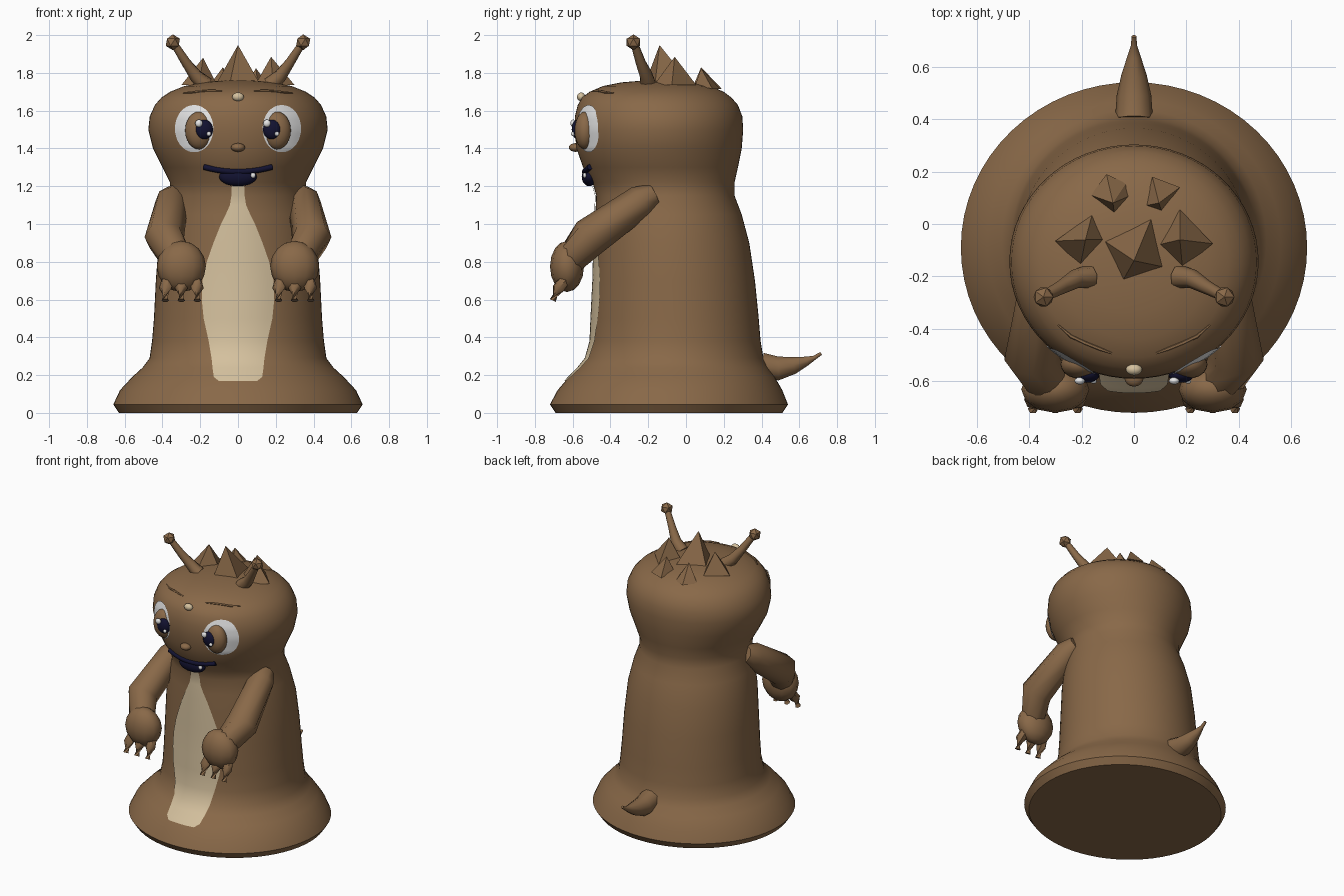
import bpy, bmesh, math
from mathutils import Vector, Matrix

if "Cube" in bpy.data.objects:
    bpy.data.objects.remove(bpy.data.objects["Cube"])


def material(name, rgb):
    m = bpy.data.materials.new(name)
    m.diffuse_color = (*rgb, 1)
    m.use_nodes = True
    m.node_tree.nodes["Principled BSDF"].inputs["Base Color"].default_value = m.diffuse_color
    return m


BROWN = material("brown skin", (0.25, 0.14, 0.065))
CREAM = material("cream belly", (0.66, 0.53, 0.34))
WHITE = material("eye white", (0.85, 0.85, 0.85))
NAVY = material("dark navy", (0.006, 0.006, 0.03))


def finish(name, bm, mat, angle=40):
    bmesh.ops.recalc_face_normals(bm, faces=bm.faces)
    mesh = bpy.data.meshes.new(name)
    bm.to_mesh(mesh)
    bm.free()
    mesh.materials.append(mat)
    if angle:
        mesh.polygons.foreach_set("use_smooth", [True] * len(mesh.polygons))
        mesh.set_sharp_from_angle(angle=math.radians(angle))
    ob = bpy.data.objects.new(name, mesh)
    bpy.context.collection.objects.link(ob)
    return ob


def loft(bm, rings):
    """Join rings of equal vertex count and cap both ends."""
    rows = [[bm.verts.new(p) for p in ring] for ring in rings]
    n = len(rows[0])
    for a, b in zip(rows, rows[1:]):
        for i in range(n):
            j = (i + 1) % n
            bm.faces.new((a[i], a[j], b[j], b[i]))
    bm.faces.new(rows[0])
    bm.faces.new(rows[-1])


def tube(name, points, radii, mat, sides=8):
    pts = [Vector(p) for p in points]
    rings = []
    for i, (p, r) in enumerate(zip(pts, radii)):
        t = (pts[min(i + 1, len(pts) - 1)] - pts[max(i - 1, 0)]).normalized()
        ref = Vector((0, 0, 1)) if abs(t.z) < 0.9 else Vector((0, 1, 0))
        u = t.cross(ref).normalized()
        v = t.cross(u)
        rings.append([p + r * (math.cos(a) * u + math.sin(a) * v)
                      for a in (2 * math.pi * k / sides for k in range(sides))])
    bm = bmesh.new()
    loft(bm, rings)
    return finish(name, bm, mat, 50)


def ball(name, centre, size, mat, seg=20, rings=12):
    bm = bmesh.new()
    m = Matrix.Translation(centre) @ Matrix.Diagonal((*size, 1))
    bmesh.ops.create_uvsphere(bm, u_segments=seg, v_segments=rings, radius=1, matrix=m)
    return finish(name, bm, mat, 60)


# Body and head in one lathe-like loft: height, half width, front y, back y
PROFILE = [(0, .63, -.69, .51), (.045, .66, -.72, .54), (.12, .625, -.68, .51),
           (.19, .56, -.62, .47), (.24, .505, -.57, .435), (.29, .468, -.53, .41),
           (.38, .455, -.505, .395), (.5, .445, -.50, .385), (.7, .435, -.49, .365),
           (.9, .42, -.485, .335), (1.05, .39, -.48, .295), (1.15, .36, -.475, .257),
           (1.22, .36, -.495, .257), (1.3, .40, -.545, .275), (1.4, .45, -.58, .295),
           (1.5, .475, -.59, .303), (1.57, .467, -.588, .298), (1.63, .44, -.573, .275),
           (1.67, .405, -.55, .24), (1.7, .36, -.51, .2), (1.73, .285, -.44, .13),
           (1.75, .19, -.34, .04), (1.76, .07, -.22, -.08)]


def section(z):
    """Half width, y centre and half depth of the body at height z."""
    for a, b in zip(PROFILE, PROFILE[1:]):
        if z <= b[0]:
            f = (z - a[0]) / (b[0] - a[0])
            rx, y0, y1 = (a[k] + f * (b[k] - a[k]) for k in (1, 2, 3))
            return rx, (y0 + y1) / 2, (y1 - y0) / 2


def front_y(x, z):
    rx, cy, ry = section(z)
    return cy - ry * math.sqrt(max(0, 1 - (x / rx) ** 2))


body = bmesh.new()
body_rings = []
for z, *_ in PROFILE:
    rx, cy, ry = section(z)
    body_rings.append([(rx * math.cos(a), cy + ry * math.sin(a), z)
                       for a in (2 * math.pi * k / 64 for k in range(64))])
loft(body, body_rings)
finish("body", body, BROWN, 50)


def patch(name, rows, mat, cols=12, lift=0.006):
    """Thin coloured plate hugging the body front; rows are (z, x0, x1)."""
    bm = bmesh.new()
    grid = []
    for z, x0, x1 in rows:
        xs = [x0 + (x1 - x0) * c / cols for c in range(cols + 1)]
        grid.append([bm.verts.new((x, front_y(x, z) - lift, z)) for x in xs])
    for a, b in zip(grid, grid[1:]):
        for c in range(cols):
            bm.faces.new((a[c], a[c + 1], b[c + 1], b[c]))
    ob = finish(name, bm, mat, 60)
    if sum(p.normal.y for p in ob.data.polygons) > 0:
        ob.data.flip_normals()
    return ob


# Belly patch: height, half width
BELLY = [(.168, .1), (.19, .128), (.24, .135), (.29, .14), (.38, .155), (.5, .182), (.6, .192),
         (.7, .188), (.8, .165), (.9, .13), (1.0, .09), (1.05, .065), (1.1, .043),
         (1.15, .035), (1.22, .032)]
patch("belly", [(z, -w, w) for z, w in BELLY], CREAM)

for s, side in ((-1, "left"), (1, "right")):
    # Eye white, lid bulge, pupil and highlights
    rows = []
    for k in range(17):
        t = math.pi * k / 16
        w = .1 * math.sin(t) + .002
        rows.append((1.505 - .125 * math.cos(t), s * .232 - w, s * .232 + w))
    patch(side + "_eye_white", rows, WHITE)
    ball(side + "_eye_bulge", (s * .205, -.535, 1.495), (.075, .055, .1), BROWN)
    ball(side + "_pupil", (s * .18, -.575, 1.5), (.048, .03, .052), NAVY)
    ball(side + "_large_glint", (s * .18 - .027, -.598, 1.533), (.02, .014, .02), WHITE, 12, 8)
    ball(side + "_small_glint", (s * .18 + .026, -.599, 1.477), (.012, .01, .012), WHITE, 12, 8)

    # Eyebrow
    brow = [(.29, 1.693), (.24, 1.697), (.185, 1.703), (.13, 1.705), (.085, 1.704)]
    tube(side + "_eyebrow", [(s * x, front_y(x, z) - .003, z) for x, z in brow],
         [.004, .008, .008, .008, .004], BROWN, 6)

    # Arm, hand and fingers
    tube(side + "_arm", [(s * .335, -.17, 1.155), (s * .35, -.24, 1.12), (s * .39, -.51, .93),
                         (s * .32, -.62, .80)], [.06, .088, .105, .08], BROWN, 8)
    ball(side + "_hand", (s * .30, -.63, .775), (.13, .09, .135), BROWN, 12, 8)
    for k in (-1, 0, 1):
        x = s * .30 + k * .085
        tube("%s_finger_%d" % (side, k + 2),
             [(x - k * .01, -.64, .71), (x, -.675, .66), (x, -.705, .595)],
             [.03, .034, .02], BROWN, 6)

    # Antenna with faceted knob
    tube(side + "_antenna", [(s * .17, -.2, 1.735), (s * .225, -.21, 1.785),
                             (s * .275, -.24, 1.855), (s * .342, -.275, 1.96)],
         [.045, .036, .027, .02], BROWN, 8)
    knob = bmesh.new()
    bmesh.ops.create_icosphere(knob, subdivisions=1, radius=.042,
                               matrix=Matrix.Translation((s * .345, -.278, 1.962)))
    finish(side + "_antenna_knob", knob, BROWN, 0)

# Nose and forehead gem
ball("nose", (0, -.585, 1.405), (.037, .035, .023), BROWN, 16, 10)
ball("forehead_gem", (0, -.555, 1.673), (.031, .022, .023), CREAM, 16, 10)

# Mouth: smiling lip, open mouth and a tooth
lip = [(x * .03, 1.277 + .025 * (x / 6) ** 2) for x in range(-6, 7)]
tube("lip", [(x, front_y(x, z) - .006, z) for x, z in lip], [.015] * 13, NAVY, 8)
ball("open_mouth", (0, -.512, 1.25), (.1, .04, .05), NAVY)
ball("tooth", (.08, -.536, 1.258), (.014, .01, .015), WHITE, 10, 6)

# Crown spikes: base corners, then apex
SPIKES = [
    ([(-.12, -.06), (.07, .03), (.12, -.165), (-.045, -.22)], (.0, -.14, 1.947)),
    ([(-.3, -.065), (-.16, .035), (-.11, -.06), (-.205, -.16)], (-.185, -.06, 1.88)),
    ([(.175, .055), (.3, -.075), (.185, -.17), (.09, -.08)], (.175, -.06, 1.885)),
    ([(-.105, .19), (-.03, .155), (-.01, .11), (-.075, .04), (-.165, .11)], (-.08, .08, 1.83)),
    ([(.07, .18), (.175, .14), (.105, .05), (.045, .07)], (.095, .08, 1.825))]
for n, (base, apex) in enumerate(SPIKES):
    bm = bmesh.new()
    ring = [bm.verts.new((x, y, 1.735 if y < .1 else 1.715)) for x, y in base]
    tip = bm.verts.new(apex)
    bm.faces.new(ring)
    for i in range(len(ring)):
        bm.faces.new((ring[i], ring[(i + 1) % len(ring)], tip))
    finish("crown_spike_%d" % (n + 1), bm, BROWN, 0)

# Tail
tube("tail", [(0, .40, .25), (0, .49, .235), (0, .57, .252), (0, .64, .275), (0, .68, .292),
              (0, .715, .315)], [.072, .066, .048, .025, .012, .009], BROWN, 10)
